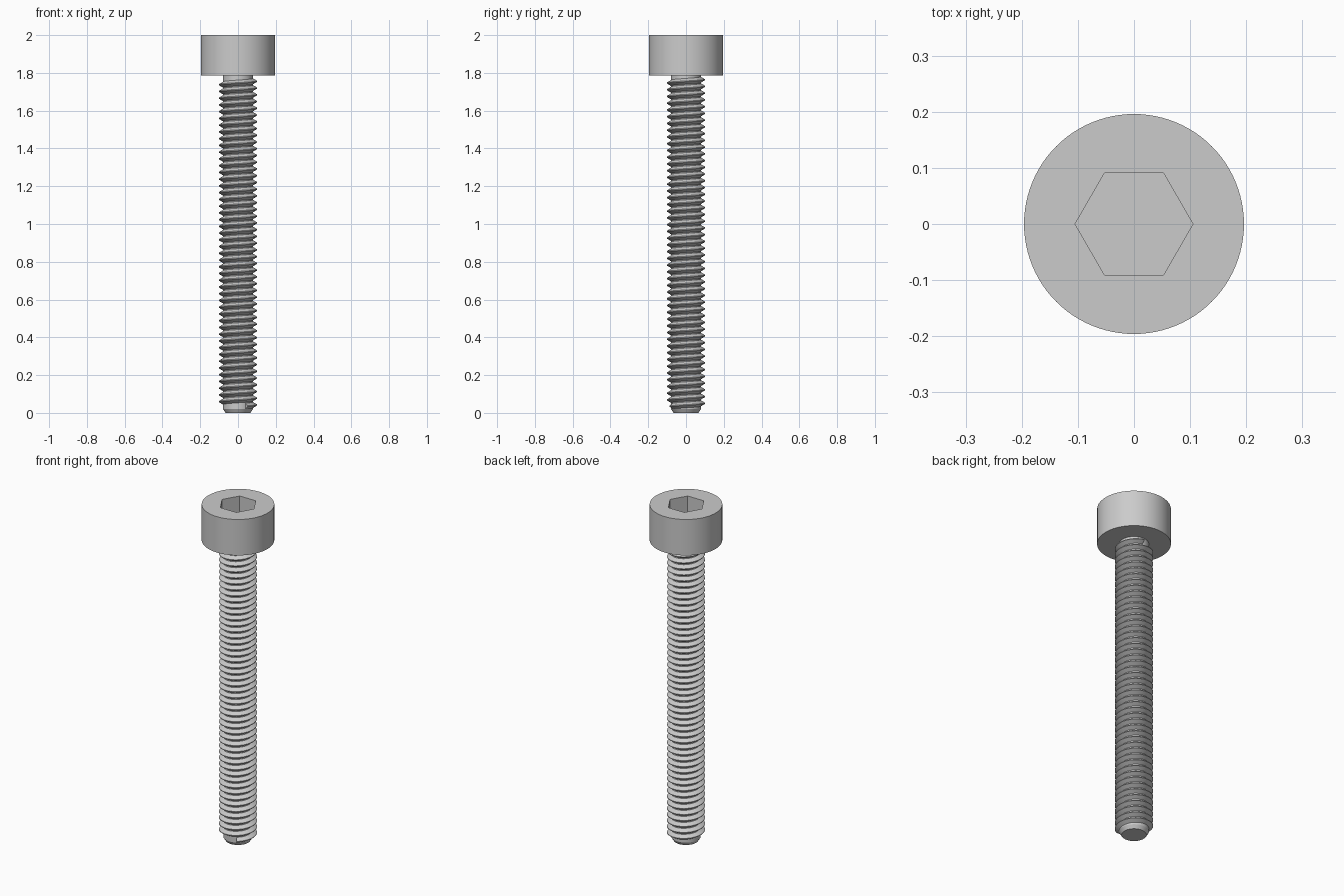
import bpy, bmesh, math

if "Cube" in bpy.data.objects:
    bpy.data.objects.remove(bpy.data.objects["Cube"], do_unlink=True)

HEAD_R, HEAD_BASE, TOP = 0.196, 1.786, 2.0
SOCKET_R, SOCKET_DEPTH = 0.105, 0.11
CORE_R, CREST_R, PITCH = 0.079, 0.102, 0.0357

steel = bpy.data.materials.new("steel grey")
steel.use_nodes = True
steel.diffuse_color = (0.6, 0.6, 0.6, 1)
steel.node_tree.nodes["Principled BSDF"].inputs["Base Color"].default_value = (0.6, 0.6, 0.6, 1)


def ring(bm, radius, z, sides):
    return [bm.verts.new((radius * math.cos(2 * math.pi * i / sides),
                          radius * math.sin(2 * math.pi * i / sides), z))
            for i in range(sides)]


def join(bm, a, b):
    """Quads between two closed loops of equal length."""
    n = len(a)
    for i in range(n):
        bm.faces.new((a[i], a[(i + 1) % n], b[(i + 1) % n], b[i]))


def finish(bm, name):
    bmesh.ops.recalc_face_normals(bm, faces=bm.faces[:])
    mesh = bpy.data.meshes.new(name)
    bm.to_mesh(mesh)
    bm.free()
    obj = bpy.data.objects.new(name, mesh)
    bpy.context.collection.objects.link(obj)
    mesh.materials.append(steel)
    bpy.ops.object.select_all(action='DESELECT')
    obj.select_set(True)
    bpy.context.view_layer.objects.active = obj
    bpy.ops.object.shade_smooth_by_angle(angle=math.radians(30))
    return obj


# Cylindrical head with a hexagonal socket
bm = bmesh.new()
low, high = ring(bm, HEAD_R, HEAD_BASE, 96), ring(bm, HEAD_R, TOP, 96)
rim, floor = ring(bm, SOCKET_R, TOP, 6), ring(bm, SOCKET_R, TOP - SOCKET_DEPTH, 6)
join(bm, low, high)
join(bm, rim, floor)
bm.faces.new(low)
bm.faces.new(floor)
# top face: one sixth of the outer rim belongs to each side of the hexagon
for k in range(6):
    arc = [high[(k * 16 + i) % 96] for i in range(17)]
    bm.faces.new([rim[k]] + arc + [rim[(k + 1) % 6]])
finish(bm, "socket_head")

# Core of the shank with a chamfered tip
bm = bmesh.new()
loops = [ring(bm, r, z, 64) for r, z in
         ((0.066, 0), (CORE_R, 0.02), (CORE_R, HEAD_BASE + 0.005))]
for a, b in zip(loops, loops[1:]):
    join(bm, a, b)
bm.faces.new(loops[0])
bm.faces.new(loops[-1])
finish(bm, "shank_core")

# Right-handed helical thread swept around the core
bm = bmesh.new()
STEPS, START_Z, END_Z = 40, 0.036, 1.764
START_ANGLE = math.radians(-60)
profile = [(CORE_R - 0.003, -0.0172), (CREST_R, -0.002),
           (CREST_R, 0.002), (CORE_R - 0.003, 0.0172)]
count = round((END_Z - START_Z) / PITCH * STEPS)
sections = []
for i in range(count + 1):
    t = START_ANGLE + 2 * math.pi * i / STEPS
    z = START_Z + PITCH * i / STEPS
    sections.append([bm.verts.new((r * math.cos(t), r * math.sin(t), z + dz))
                     for r, dz in profile])
for a, b in zip(sections, sections[1:]):
    join(bm, a, b)
bm.faces.new(sections[0])
bm.faces.new(sections[-1])
finish(bm, "thread")
